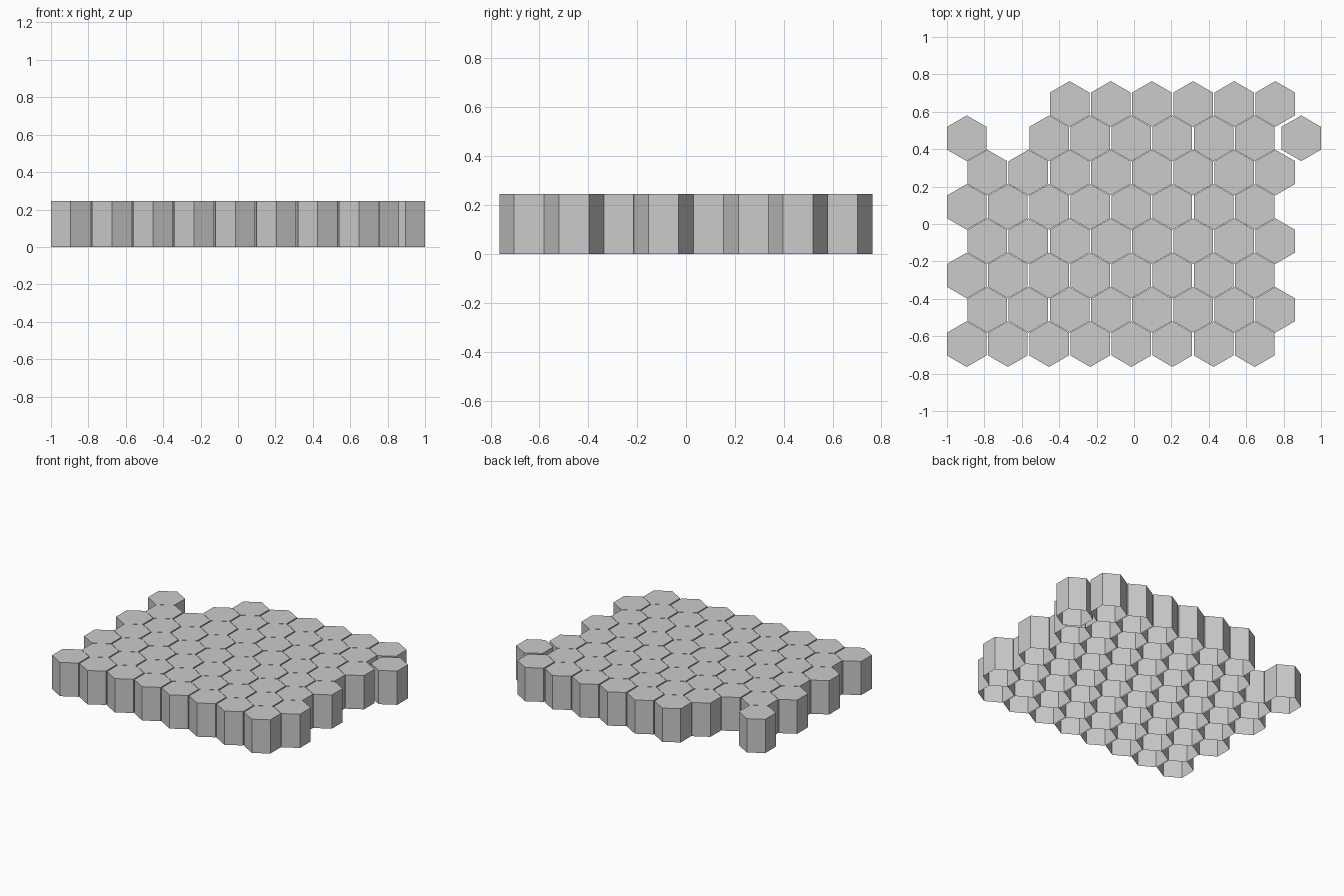
import bpy, bmesh, math

if "Cube" in bpy.data.objects:
    bpy.data.objects.remove(bpy.data.objects["Cube"])

R = 0.122                 # hexagon corner radius
H = 0.245                 # tile height
DX, DY = 0.22, 0.1834     # column and row spacing
X0, Y0 = -0.8943, -0.642  # centre of the first tile

grey = bpy.data.materials.new("plain grey")
grey.diffuse_color = (0.6, 0.6, 0.6, 1)
grey.use_nodes = True
grey.node_tree.nodes["Principled BSDF"].inputs["Base Color"].default_value = grey.diffuse_color


def make_tile_mesh():
    """Hollow hexagonal cap: flat top, six walls, open underneath."""
    bm = bmesh.new()
    ring = [(R * math.cos(math.radians(30 + 60 * i)),
             R * math.sin(math.radians(30 + 60 * i))) for i in range(6)]
    top = [bm.verts.new((x, y, H)) for x, y in ring]
    low = [bm.verts.new((x, y, 0)) for x, y in ring]
    bm.faces.new(top)
    for i in range(6):
        j = (i + 1) % 6
        bm.faces.new((low[i], low[j], top[j], top[i]))
    mesh = bpy.data.meshes.new("hex_tile")
    bm.to_mesh(mesh)
    bm.free()
    mesh.materials.append(grey)
    return mesh


tile_mesh = make_tile_mesh()


def place(name, x, y):
    tile = bpy.data.objects.new(name, tile_mesh)
    tile.location = (x, y, 0)
    bpy.context.collection.objects.link(tile)


# staggered rows of tiles, with gaps at the back left
missing = {(6, 1), (7, 0), (7, 1)}
for row in range(8):
    for col in range(8):
        if (row, col) not in missing:
            x = X0 + DX * col + (DX / 2 if row % 2 else 0)
            place(f"hex_tile_{row}_{col}", x, Y0 + DY * row)

# loose tile standing slightly apart on the right
place("loose_hex_tile", 0.8943, Y0 + DY * 6)
